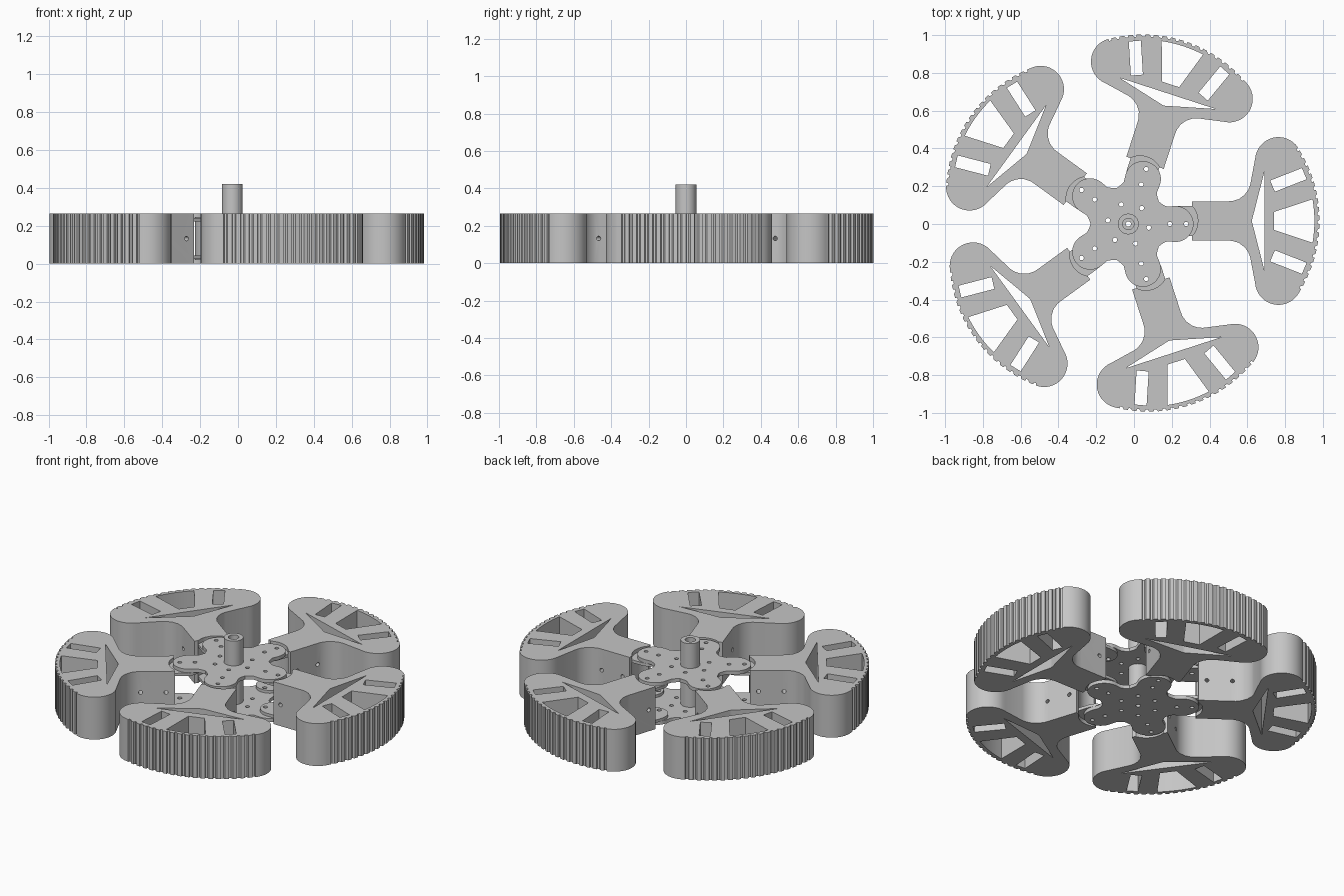
import bpy
import bmesh
from math import sin, cos, pi, radians, asin, atan2
from mathutils import Matrix

if "Cube" in bpy.data.objects:
    bpy.data.objects.remove(bpy.data.objects["Cube"])

HEIGHT = 0.265
HUB_X = -0.03
ARMS = 5
SWAY = 0.016          # sideways offset of each pad from its spoke axis

grey = bpy.data.materials.new("light_grey")
grey.use_nodes = True
grey.diffuse_color = (0.56, 0.56, 0.56, 1)
grey.node_tree.nodes["Principled BSDF"].inputs["Base Color"].default_value = (0.56, 0.56, 0.56, 1)


def arc(cx, cy, r, a0, a1, n):
    return [(cx + r * cos(a0 + (a1 - a0) * i / n), cy + r * sin(a0 + (a1 - a0) * i / n))
            for i in range(n + 1)]


def circle(cx, cy, r, n=20):
    return arc(cx, cy, r, 0, 2 * pi, n)[:-1]


def mirror_y(points):
    return [(x, -y) for x, y in reversed(points)]


def turn(points, a):
    return [(x * cos(a) - y * sin(a), x * sin(a) + y * cos(a)) for x, y in points]


def finish(mesh):
    mesh.shade_smooth()
    mesh.set_sharp_from_angle(angle=radians(30))
    mesh.materials.clear()
    mesh.materials.append(grey)


def extrude(name, loops, z0, z1):
    """Filled flat outline with holes, extruded from z0 to z1."""
    curve = bpy.data.curves.new(name, 'CURVE')
    curve.dimensions = '2D'
    curve.fill_mode = 'BOTH'
    curve.extrude = (z1 - z0) / 2
    for loop in loops:
        spline = curve.splines.new('POLY')
        spline.points.add(len(loop) - 1)
        for point, (x, y) in zip(spline.points, loop):
            point.co = (x, y, 0, 1)
        spline.use_cyclic_u = True
    temp = bpy.data.objects.new(name + "_outline", curve)
    bpy.context.collection.objects.link(temp)
    deps = bpy.context.evaluated_depsgraph_get()
    mesh = bpy.data.meshes.new_from_object(temp.evaluated_get(deps))
    bpy.data.objects.remove(temp)
    mesh.name = name
    bm = bmesh.new()
    bm.from_mesh(mesh)
    bmesh.ops.remove_doubles(bm, verts=bm.verts, dist=0.00005)
    bmesh.ops.translate(bm, verts=bm.verts, vec=(0, 0, (z0 + z1) / 2))
    bmesh.ops.recalc_face_normals(bm, faces=bm.faces)
    bm.to_mesh(mesh)
    bm.free()
    finish(mesh)
    return mesh


def place(name, mesh, angle=0.0):
    ob = bpy.data.objects.new(name, mesh)
    ob.location.x = HUB_X
    ob.rotation_euler.z = angle
    bpy.context.collection.objects.link(ob)
    return ob


# Pad outline: socket, arm, fillet, round lobe and toothed rim
RIM_X, RIM_R = 0.3, 0.713
LOBE_X, LOBE_Y, LOBE_R = 0.795, 0.32, 0.124
SOCKET_X, SOCKET_R = 0.25, 0.118
rim_end = atan2(LOBE_Y, LOBE_X - RIM_X)
lobe = arc(LOBE_X, LOBE_Y, LOBE_R, rim_end, radians(175), 16)
side = lobe + [(0.645, 0.19), (0.635, 0.165), (0.615, 0.138), (0.585, 0.116),
               (0.55, 0.105), (0.52, 0.104), (0.336, 0.104)]
socket_a = asin(0.081 / SOCKET_R)
socket = arc(SOCKET_X, 0, SOCKET_R, socket_a, -socket_a, 14)
rim = []
TEETH = 18
pitch = 2 * rim_end / TEETH
for i in range(TEETH):
    a = -rim_end + i * pitch
    for part, r in ((0.15, RIM_R), (0.65, RIM_R), (0.69, RIM_R - 0.011), (0.96, RIM_R - 0.011)):
        rim.append((RIM_X + r * cos(a + part * pitch), r * sin(a + part * pitch)))
outline = side + socket + mirror_y(side) + rim

# Windows through the pad
slot = [(0.751, 0.214), (0.776, 0.155), (0.944, 0.221), (0.919, 0.28)]
wedge_a = asin(0.115 / 0.685)
wedge = [(0.772, 0.048), (0.772, -0.048)] + arc(RIM_X, 0, 0.685, -wedge_a, wedge_a, 8)
triangle = [(0.722, 0.268), (0.655, 0.006), (0.655, -0.006), (0.722, -0.268)]
loops = [outline, slot, mirror_y(slot), wedge, triangle]
loops = [[(x, y + SWAY) for x, y in loop] for loop in loops]
pad_mesh = extrude("pad", loops, 0, HEIGHT)

# Cross holes drilled through the arm
bm = bmesh.new()
for x in (0.385, 0.53):
    bmesh.ops.create_cone(bm, cap_ends=True, segments=16, radius1=0.012, radius2=0.012, depth=0.5,
                          matrix=Matrix.Translation((x, SWAY, HEIGHT / 2)) @ Matrix.Rotation(pi / 2, 4, 'X'))
drill_mesh = bpy.data.meshes.new("arm_drill")
bm.to_mesh(drill_mesh)
bm.free()
drill = place("arm_drill", drill_mesh)
drill.hide_render = True
blank = place("pad_blank", pad_mesh)
cut = blank.modifiers.new("drill", 'BOOLEAN')
cut.object = drill
cut.operation = 'DIFFERENCE'
cut.solver = 'EXACT'
deps = bpy.context.evaluated_depsgraph_get()
drilled = bpy.data.meshes.new_from_object(blank.evaluated_get(deps))
finish(drilled)
bpy.data.objects.remove(blank)
bpy.data.objects.remove(drill)

# Hinge tongues that reach from each arm between the hub plates
tongue = [(0.4, 0.08)] + arc(0.27, 0, 0.08, pi / 2, 3 * pi / 2, 14) + [(0.4, -0.08)]
tongue_loops = [[(x, y + SWAY) for x, y in tongue], circle(0.306, 0, 0.013), circle(0.22, 0, 0.013)]
tongues = [("lower_tongue", extrude("lower_tongue", tongue_loops, 0.024, 0.042)),
           ("upper_tongue", extrude("upper_tongue", tongue_loops, HEIGHT - 0.042, HEIGHT - 0.024))]

for i in range(ARMS):
    angle = i * 2 * pi / ARMS
    place(f"pad_{i + 1}", drilled, angle)
    for name, mesh in tongues:
        place(f"{name}_{i + 1}", mesh, angle)

# Star-shaped hub plates with bolt holes
star, holes = [], [circle(0, 0, 0.05, 32)]
valley = [(0.2 * cos(pi / ARMS), 0.2 * sin(pi / ARMS))]
neck = [(0.205, 0.092), (0.184, 0.102)]
for i in range(ARMS):
    angle = i * 2 * pi / ARMS
    lobe_loop = mirror_y(neck) + arc(0.25, 0, 0.095, -radians(95), radians(95), 20) + neck + valley
    star += turn(lobe_loop, angle)
    holes += [turn(circle(x, 0, 0.012, 14), angle) for x in (0.22, 0.306)]
for i in range(6):
    holes.append(turn(circle(0.11, 0, 0.012, 14), radians(60 * i - 10)))
place("lower_hub_plate", extrude("lower_hub_plate", [star] + holes, 0, 0.022))
place("upper_hub_plate", extrude("upper_hub_plate", [star] + holes, HEIGHT - 0.022, HEIGHT))

# Central shaft: narrow bore below, wide bore on top
place("shaft_base", extrude("shaft_base", [circle(0, 0, 0.055, 32), circle(0, 0, 0.014)], 0, 0.32))
place("shaft_top", extrude("shaft_top", [circle(0, 0, 0.055, 32), circle(0, 0, 0.03, 24)], 0.32, 0.42))
